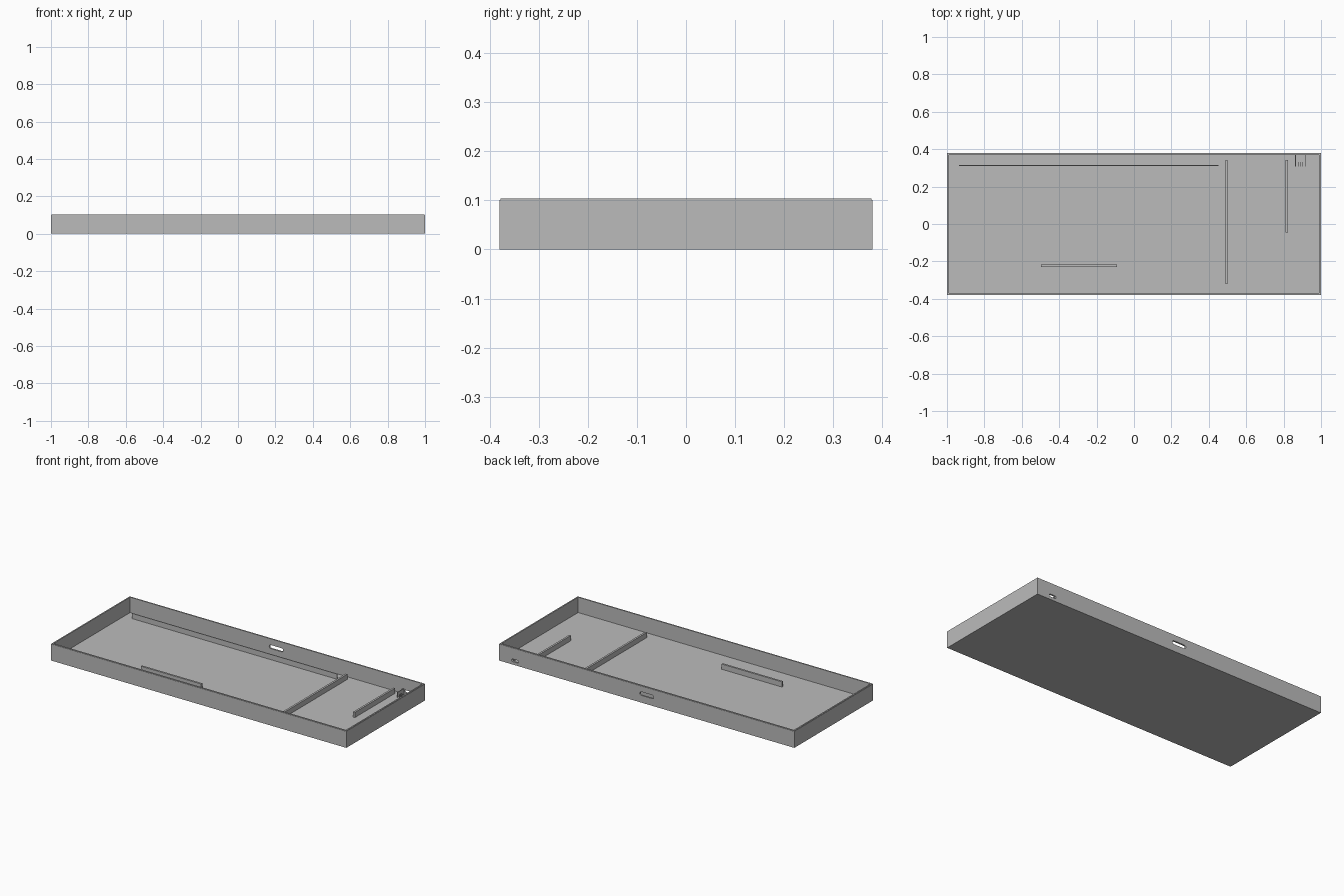
import bpy
import bmesh
import math
from mathutils import Vector

cube = bpy.data.objects.get("Cube")
if cube:
    bpy.data.objects.remove(cube, do_unlink=True)

HALF_X, HALF_Y = 1.0, 0.38
FLOOR, RIM = 0.01, 0.104
WALL = 0.01

grey = bpy.data.materials.new("plain grey")
grey.use_nodes = True
colour = (0.5, 0.5, 0.5, 1)
grey.diffuse_color = colour
grey.node_tree.nodes["Principled BSDF"].inputs["Base Color"].default_value = colour


def make_object(name, bm):
    bmesh.ops.recalc_face_normals(bm, faces=bm.faces)
    mesh = bpy.data.meshes.new(name)
    bm.to_mesh(mesh)
    bm.free()
    mesh.materials.append(grey)
    obj = bpy.data.objects.new(name, mesh)
    bpy.context.collection.objects.link(obj)
    return obj


def loft(name, rings):
    """Join matching closed rings of points and cap both ends."""
    bm = bmesh.new()
    loops = [[bm.verts.new(p) for p in ring] for ring in rings]
    n = len(loops[0])
    for a, b in zip(loops, loops[1:]):
        for i in range(n):
            j = (i + 1) % n
            bm.faces.new((a[i], a[j], b[j], b[i]))
    bm.faces.new(loops[0])
    bm.faces.new(loops[-1])
    return make_object(name, bm)


def rectangle(x0, x1, y0, y1, z):
    return [Vector(p) for p in ((x0, y0, z), (x1, y0, z), (x1, y1, z), (x0, y1, z))]


def rib(name, x0, x1, y0, y1, top):
    # sunk slightly into the floor so that it is joined to the tray
    return loft(name, [rectangle(x0, x1, y0, y1, z) for z in (FLOOR / 2, top)])


def cut_slot(target, x, z, width, height):
    """Cut a round-ended slot through the back wall."""
    r, steps = height / 2, 8
    outline = []
    for side in (1, -1):
        for i in range(steps + 1):
            a = -math.pi / 2 + math.pi * i / steps
            outline.append((x + side * (width / 2 - r + r * math.cos(a)),
                            z + side * r * math.sin(a)))
    cutter = loft("slot_cutter", [[Vector((px, y, pz)) for px, pz in outline]
                                  for y in (HALF_Y - 3 * WALL, HALF_Y + WALL)])
    cutter.hide_render = True
    mod = target.modifiers.new("slot", 'BOOLEAN')
    mod.operation, mod.solver, mod.object = 'DIFFERENCE', 'EXACT', cutter
    bpy.context.view_layer.objects.active = target
    bpy.ops.object.modifier_apply(modifier=mod.name)
    bpy.data.objects.remove(cutter, do_unlink=True)


# Open tray: wall section given as (inset, height), with a fine lip at the rim
section = [(0, 0), (0, RIM - 0.003), (0.002, RIM - 0.003),
           (0.002, RIM), (WALL, RIM), (WALL, FLOOR)]
tray = loft("tray", [rectangle(i - HALF_X, HALF_X - i, i - HALF_Y, HALF_Y - i, z)
                     for i, z in section])

# Openings in the back wall
cut_slot(tray, 0.0, 0.055, 0.095, 0.022)
cut_slot(tray, 0.892, 0.026, 0.048, 0.016)

# Dividing ribs on the floor
rib("long_back_rib", -0.936, 0.453, 0.311, 0.316, 0.042)
rib("front_rib", -0.497, -0.09, -0.229, -0.217, 0.042)
rib("long_cross_rib", 0.489, 0.501, -0.32, 0.343, 0.042)
rib("short_cross_rib", 0.811, 0.823, -0.045, 0.343, 0.042)

# Socket holder behind the small opening: two side fins and three short fins
for name, x in (("right_socket_fin", 0.864), ("left_socket_fin", 0.918)):
    rib(name, x - 0.002, x + 0.002, 0.308, HALF_Y - WALL / 2, 0.042)
for i in range(3):
    x = 0.879 + 0.012 * i
    rib(f"socket_fin_{i + 1}", x - 0.0015, x + 0.0015, 0.308, 0.332, 0.03)
